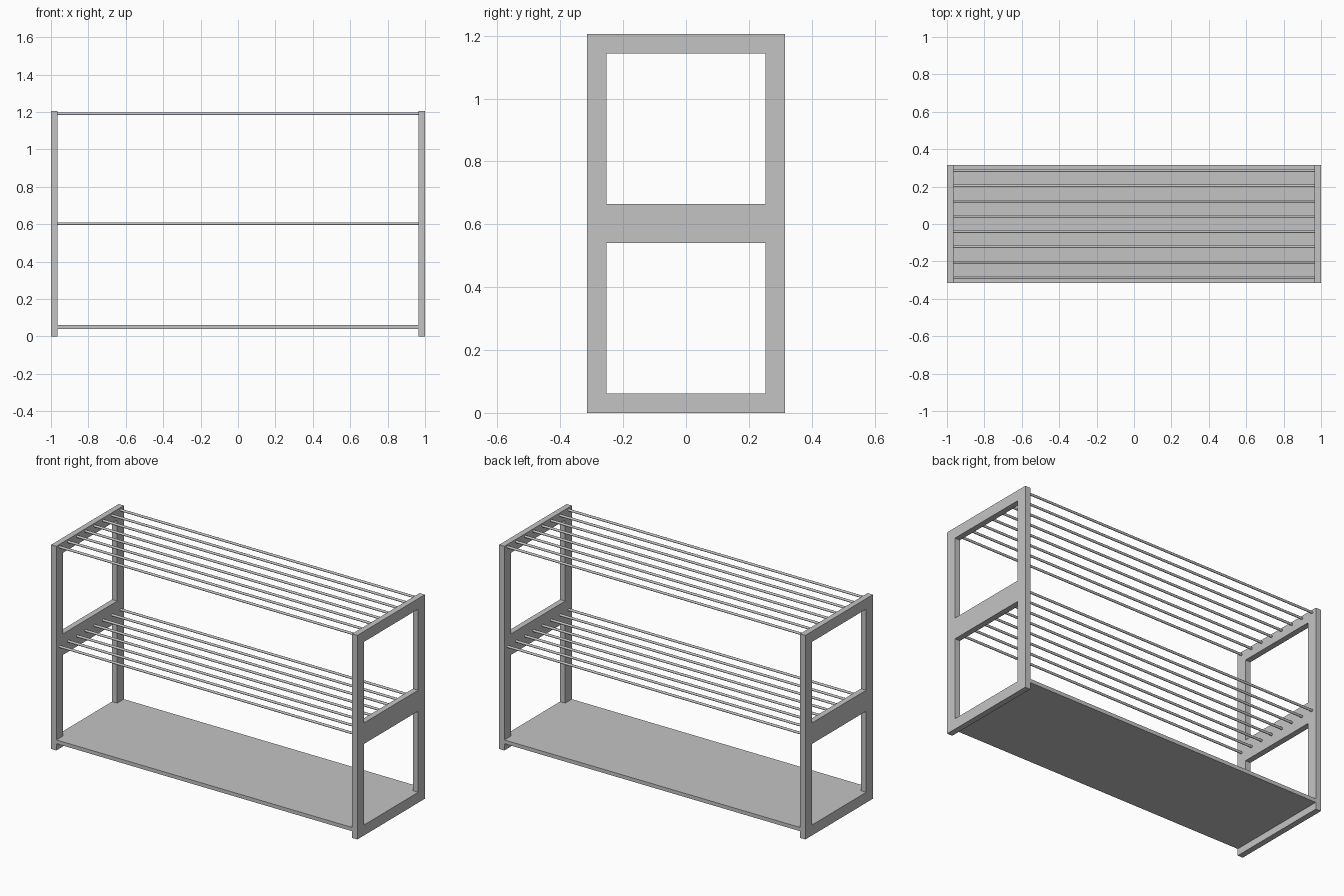
import bpy
import bmesh
from math import pi

cube = bpy.data.objects.get("Cube")
if cube:
    bpy.data.objects.remove(cube, do_unlink=True)

# Overall dimensions
HALF_X, HALF_Y = 1.0, 0.315
FRAME_H, BAR, THICK = 0.6025, 0.062, 0.034
INNER_X = HALF_X - THICK
ROD_R, ROD_COUNT, ROD_SPAN = 0.007, 8, 0.285

grey = bpy.data.materials.new("satin_grey")
grey.use_nodes = True
colour = (0.55, 0.55, 0.55, 1)
grey.diffuse_color = colour
grey.node_tree.nodes["Principled BSDF"].inputs["Base Color"].default_value = colour


def make_object(name, bm):
    bmesh.ops.recalc_face_normals(bm, faces=bm.faces)
    mesh = bpy.data.meshes.new(name)
    bm.to_mesh(mesh)
    bm.free()
    mesh.materials.append(grey)
    obj = bpy.data.objects.new(name, mesh)
    bpy.context.collection.objects.link(obj)
    return obj


def rectangle(bm, x, half_y, z0, z1):
    return [bm.verts.new((x, y, z)) for y, z in
            ((-half_y, z0), (half_y, z0), (half_y, z1), (-half_y, z1))]


def end_frame(name, x0, z0):
    """Rectangular ring with a window, standing across the depth."""
    bm = bmesh.new()
    z1 = z0 + FRAME_H
    loops = []
    for x, inset in ((x0, 0), (x0 + THICK, 0), (x0 + THICK, BAR), (x0, BAR)):
        loops.append(rectangle(bm, x, HALF_Y - inset, z0 + inset, z1 - inset))
    for a, b in zip(loops, loops[1:] + loops[:1]):
        for i in range(4):
            j = (i + 1) % 4
            bm.faces.new((a[i], a[j], b[j], b[i]))
    return make_object(name, bm)


# Two stacked frames at each end
for side, x0 in (("left", INNER_X), ("right", -HALF_X)):
    for level, z0 in (("lower", 0), ("upper", FRAME_H)):
        end_frame(f"{side}_{level}_frame", x0, z0)

# Solid bottom shelf
bm = bmesh.new()
bmesh.ops.create_cube(bm, size=1)
bmesh.ops.scale(bm, vec=(2 * INNER_X, 2 * HALF_Y, 0.022), verts=bm.verts)
bmesh.ops.translate(bm, vec=(0, 0, 0.051), verts=bm.verts)
make_object("bottom_shelf", bm)

# Round rods forming the middle and top racks
for level, z in (("middle", FRAME_H), ("top", 1.19)):
    for i in range(ROD_COUNT):
        y = ROD_SPAN * (2 * i / (ROD_COUNT - 1) - 1)
        bpy.ops.mesh.primitive_cylinder_add(
            vertices=16, radius=ROD_R, depth=2 * INNER_X,
            location=(0, y, z), rotation=(0, pi / 2, 0))
        rod = bpy.context.object
        rod.name = f"{level}_rod_{i + 1}"
        rod.data.materials.append(grey)
        bpy.ops.object.shade_smooth_by_angle()
